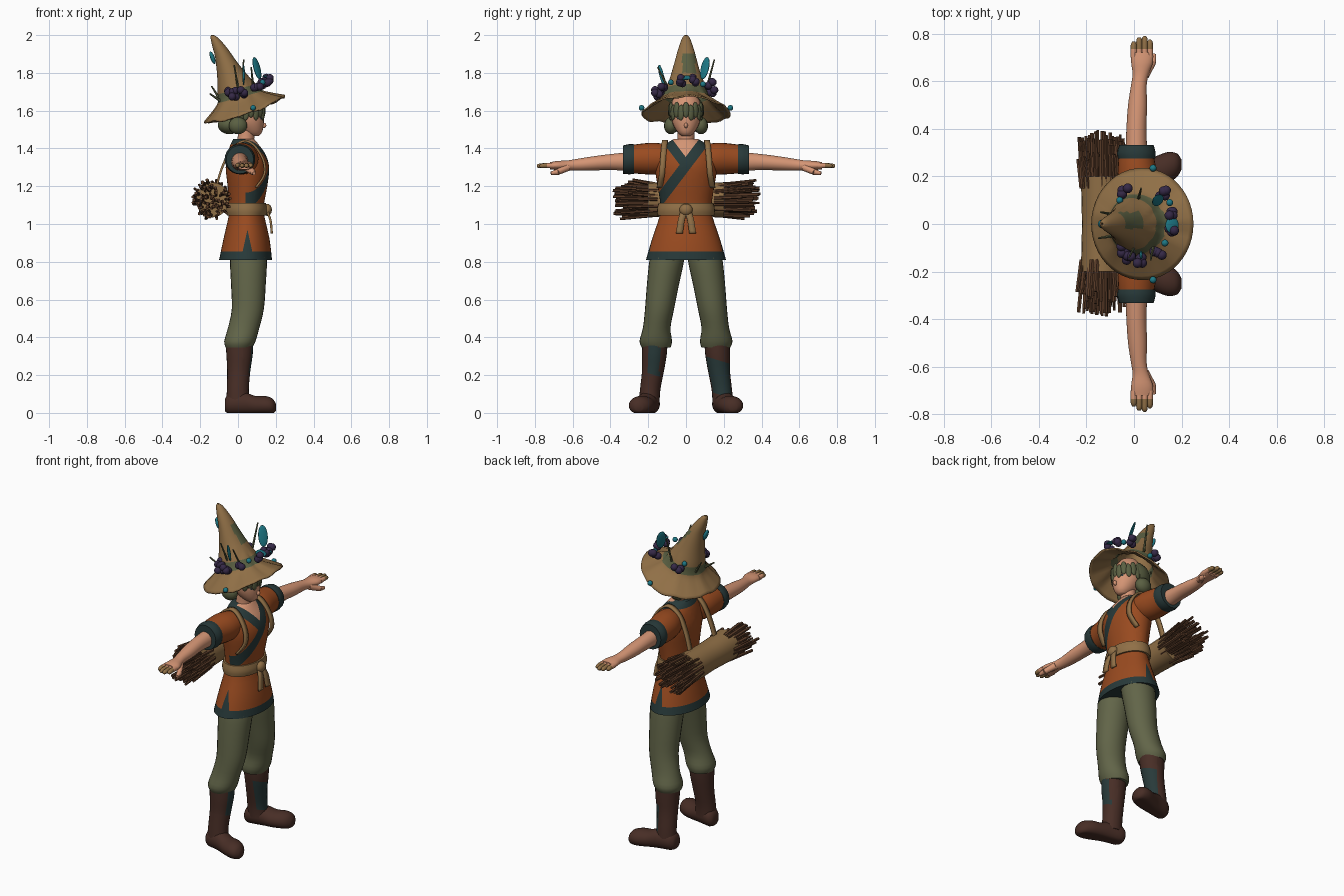
import bpy, bmesh, math, random
from mathutils import Vector, Matrix, Euler

random.seed(4)
if "Cube" in bpy.data.objects:
    bpy.data.objects.remove(bpy.data.objects["Cube"])

PALETTE = {"tan": "8f6f48", "moss": "5b6044", "skin": "d49474", "rust": "984c25", "dark_teal": "2c3c3c",
           "olive": "62654a", "boot_brown": "49312a", "twig_brown": "5c3f2d", "plum": "382d48", "teal": "237784"}
MATS = {}
for name, code in PALETTE.items():
    m = bpy.data.materials.new(name)
    m.use_nodes = True
    rgb = [(int(code[i:i + 2], 16) / 255) ** 2.2 for i in (0, 2, 4)] + [1]
    m.diffuse_color = rgb
    m.node_tree.nodes["Principled BSDF"].inputs["Base Color"].default_value = rgb
    MATS[name] = m


def finish(bm, name, mats, cuts=(), rule=None, solid=0):
    """Cut, colour, shade and link a mesh; rule maps a face centre to a material name."""
    mats = mats.split()
    bmesh.ops.recalc_face_normals(bm, faces=bm.faces[:])
    for co, no in cuts:
        bmesh.ops.bisect_plane(bm, geom=bm.verts[:] + bm.edges[:] + bm.faces[:], plane_co=co, plane_no=no, dist=1e-5)
    for f in bm.faces:
        f.smooth = True
        if rule:
            f.material_index = mats.index(rule(f.calc_center_median()))
    for e in bm.edges:
        e.smooth = len(e.link_faces) < 2 or e.calc_face_angle() < math.radians(50)
    me = bpy.data.meshes.new(name)
    bm.to_mesh(me)
    bm.free()
    for m in mats:
        me.materials.append(MATS[m])
    ob = bpy.data.objects.new(name, me)
    bpy.context.collection.objects.link(ob)
    if solid:
        mod = ob.modifiers.new("thickness", "SOLIDIFY")
        mod.thickness = solid
    return ob


def spline(rows, steps):
    """Catmull-Rom through rows of numbers."""
    rows = [Vector(r) for r in rows]
    out = []
    for i in range(len(rows) - 1):
        a, b, c, d = rows[max(i - 1, 0)], rows[i], rows[i + 1], rows[min(i + 2, len(rows) - 1)]
        for k in range(steps):
            t = k / steps
            out.append(b + (c - a) * (t / 2) + (a * 2 - b * 5 + c * 4 - d) * (t * t / 2)
                       + (b * 3 - a - c * 3 + d) * (t ** 3 / 2))
    return out + [rows[-1]]


def tube(name, mats, rows, axis="Z", side=1, n=24, steps=3, caps=True, warp=None, **kw):
    """Loft ellipses; each row is position along the axis, centre a, centre b, radius a, radius b."""
    bm = bmesh.new()
    rings = []
    for t, a, b, ra, rb in spline(rows, steps):
        ring = []
        for i in range(n):
            w = math.tau * i / n
            p, q = a + ra * math.cos(w), b + rb * math.sin(w)
            v = Vector({"Z": (p, q, t), "Y": (p, t, q), "X": (t, p, q)}[axis])
            v.y *= side
            ring.append(bm.verts.new(warp(v) if warp else v))
        rings.append(ring)
    for r, s in zip(rings, rings[1:]):
        for i in range(n):
            bm.faces.new((r[i], r[(i + 1) % n], s[(i + 1) % n], s[i]))
    if caps:
        bm.faces.new(rings[0])
        bm.faces.new(rings[-1])
    return finish(bm, name, mats, **kw)


def blobs(name, mat, items):
    """Ellipsoids from (location, radii, rotation in degrees)."""
    bm = bmesh.new()
    for loc, rad, rot in items:
        e = Euler([math.radians(a) for a in rot])
        bmesh.ops.create_uvsphere(bm, u_segments=14, v_segments=9, radius=1, matrix=Matrix.LocRotScale(Vector(loc), e, Vector(rad)))
    return finish(bm, name, mat)


def rods(name, mat, items, n=6):
    """Tapered rods from (start, end, start radius, end radius)."""
    bm = bmesh.new()
    for p, q, r0, r1 in items:
        p, q = Vector(p), Vector(q)
        rot = (q - p).to_track_quat("Z", "Y").to_matrix().to_4x4()
        bmesh.ops.create_cone(bm, cap_ends=True, segments=n, radius1=r0, radius2=r1, depth=(q - p).length,
                              matrix=Matrix.Translation((p + q) / 2) @ rot)
    return finish(bm, name, mat)


def ribbon(name, mat, path, width):
    """Flat band along a path, wide in y."""
    bm = bmesh.new()
    pairs = [[bm.verts.new(p + Vector((0, s * width / 2, 0))) for s in (-1, 1)] for p in spline(path, 4)]
    for (a, b), (c, d) in zip(pairs, pairs[1:]):
        bm.faces.new((a, b, d, c))
    return finish(bm, name, mat, solid=0.012)


# Tunic with crossed lapels, dark hem and side slits
over, under = Vector((0, .797, -.604)), Vector((0, -.797, -.604))
over_at, under_at = Vector((0, .09, 1.43)), Vector((0, -.09, 1.43))
slit = Vector((.05, 0, .97))
slit_a, slit_b = Vector((1, 0, .22)), Vector((-1, 0, .22))
tunic_cuts = [(over_at + over * s, over) for s in (-.028, .028)] + [(under_at + under * s, under) for s in (-.025, .025)]
tunic_cuts += [(slit, slit_a), (slit, slit_b), ((0, 0, .855), (0, 0, 1)), ((0, 0, 1.42), (0, 0, 1)), ((.04, 0, 0), (1, 0, 0))]


def tunic_rule(c):
    if c.z < .855 or (abs(c.y) > .1 and (c - slit).dot(slit_a) < 0 and (c - slit).dot(slit_b) < 0):
        return "dark_teal"
    if c.x > .04 and c.z > 1.1:
        d, e = (c - over_at).dot(over), (c - under_at).dot(under)
        if abs(d) < .028 or (d < 0 and abs(e) < .025):
            return "dark_teal"
        if d < 0 and e < 0:
            return "skin"
    elif c.z > 1.42:
        return "dark_teal"
    return "rust"


tube("tunic", "rust dark_teal skin",
     [(.81, .04, 0, .14, .212), (.92, .045, 0, .122, .18), (1.04, .045, 0, .095, .14), (1.1, .045, 0, .092, .135),
      (1.2, .05, 0, .105, .15), (1.3, .05, 0, .115, .165), (1.37, .045, 0, .1, .155), (1.42, .035, 0, .075, .11),
      (1.45, .03, 0, .055, .065)], n=40, cuts=tunic_cuts, rule=tunic_rule)

# Sash, knot and tails
tube("sash", "tan", [(1.045, .045, 0, .104, .15), (1.075, .045, 0, .11, .153), (1.11, .045, 0, .103, .146)], n=32)
blobs("sash_knot", "tan", [((.155, 0, 1.075), (.025, .035, .032), (0, 0, 0))])
for s, tag in ((1, "left"), (-1, "right")):
    ribbon(tag + "_sash_tail", "tan", [(.16, s * .01, 1.07), (.178, s * .025, 1.02), (.185, s * .035, .95)], .036)

# Head, neck and face
tube("neck", "skin", [(1.38, .035, 0, .06, .06), (1.44, .04, 0, .045, .045), (1.52, .05, 0, .045, .045)])
tube("head", "skin", [(1.465, .088, 0, .02, .02), (1.485, .077, 0, .05, .044), (1.53, .06, 0, .076, .07),
                      (1.58, .05, 0, .086, .08), (1.64, .045, 0, .08, .078), (1.69, .04, 0, .05, .05)])
blobs("nose", "skin", [((.137, 0, 1.522), (.013, .01, .014), (0, 20, 0))])
blobs("eyes", "dark_teal", [((.122, s * .036, 1.56), (.005, .015, .011), (0, 0, s * 28)) for s in (1, -1)])

# Hair: cap, bun, side puffs and fringe
hair = [((.01, 0, 1.6), (.1, .098, .09), (0, 0, 0)), ((-.045, 0, 1.525), (.064, .075, .05), (0, 0, 0))]
hair += [((.0, s * .08, 1.52), (.05, .037, .045), (0, 0, 0)) for s in (1, -1)]
for deg in range(-95, 96, 19):
    w = math.radians(deg)
    hair.append(((.05 + .086 * math.cos(w), .082 * math.sin(w), 1.605 - .015 * (deg % 2)),
                 (.01, .018, .042), (8 * math.sin(deg), 0, deg)))
blobs("hair", "moss", hair)

# Hat with tilted drooping brim


def hat_warp(v):
    k = min(1, max(0, (1.9 - v.z) / .25))
    w = math.atan2(v.y, v.x - .03)
    ripple = .004 * math.sin(7 * w) + .003 * math.sin(13 * w + 1)
    return Vector((v.x, v.y, v.z + k * (.33 * (v.x - .035) - .5 * v.y ** 2 + ripple)))


band = Vector((-.27, 0, 1))


def hat_rule(c):
    patch = c.x > -.09 and -.02 < c.y < .05 and 1.8 < c.z < 1.9
    return "moss" if 1.668 < c.dot(band) < 1.715 or patch else "tan"


tube("hat", "tan moss", [(1.61, .035, 0, .215, .236), (1.645, .02, 0, .16, .175), (1.68, .01, 0, .118, .128),
                         (1.73, -.008, 0, .1, .108), (1.8, -.035, 0, .075, .08), (1.88, -.07, 0, .05, .055),
                         (1.94, -.1, 0, .036, .037), (1.985, -.125, 0, .02, .02), (2, -.135, 0, .007, .007)],
     n=48, caps=False, warp=hat_warp, rule=hat_rule, solid=.008,
     cuts=[(band * (h / band.length_squared), band) for h in (1.668, 1.715)])

# Hat trimmings: berries, leaves and sprigs
berries = []
for x, y, z in ((-.04, .14, 1.70), (.12, .13, 1.74), (.15, .05, 1.76), (.155, -.03, 1.76), (.1, -.12, 1.73),
                (.03, -.155, 1.70), (-.02, -.15, 1.69), (-.05, -.11, 1.70)):
    for k in range(4):
        j = [random.uniform(-.017, .017) for _ in range(3)]
        berries.append(((x + j[0], y + j[1], z + j[2]), (.021, .021, .021), (0, 0, 0)))
blobs("dark_berries", "plum", berries)
blobs("teal_berries", "teal", [((x, y, z), (.015, .015, .015), (0, 0, 0)) for x, y, z in
                               ((.08, .235, 1.615), (.08, -.235, 1.615), (.15, .09, 1.74), (.13, -.08, 1.75), (-.06, .1, 1.72))])
blobs("teal_leaves", "teal", [((.1, .1, 1.825), (.028, .008, .062), (-18, 0, 50)), ((.03, -.13, 1.79), (.007, .012, .055), (14, 0, 0)),
                              ((.16, -.005, 1.775), (.03, .035, .008), (0, 20, 0)), ((-.135, 0, 1.88), (.012, .018, .035), (0, -20, 0))])
rods("hat_sprigs", "moss", [((.02, .11, 1.72), (.03, .15, 1.87), .007, .004), ((.08, -.1, 1.73), (.07, -.15, 1.83), .007, .004),
                            ((-.09, .04, 1.65), (-.14, .05, 1.73), .008, .004), ((-.09, -.05, 1.65), (-.15, -.06, 1.69), .008, .004),
                            ((.0, -.1, 1.72), (-.02, -.14, 1.84), .006, .004)])

# Limbs, one pass per side
for s, tag in ((1, "left"), (-1, "right")):
    tube(tag + "_sleeve", "rust", [(.07, .035, 1.345, .07, .07), (.16, .022, 1.346, .086, .084), (.24, .012, 1.345, .08, .08),
                                   (.3, .01, 1.343, .072, .073)], "Y", s)
    tube(tag + "_cuff", "dark_teal", [(.275, .011, 1.344, .078, .078), (.3, .01, 1.343, .081, .08), (.333, .01, 1.341, .072, .075)], "Y", s)
    tube(tag + "_arm", "skin", [(.3, .01, 1.33, .046, .05), (.4, .01, 1.328, .042, .042), (.5, .015, 1.32, .04, .037),
                                (.58, .02, 1.313, .033, .031), (.63, .028, 1.31, .034, .026), (.68, .034, 1.31, .046, .024),
                                (.72, .034, 1.308, .044, .019)], "Y", s)
    for i, (x, tip) in enumerate(((-.001, .768), (.022, .785), (.045, .79), (.067, .775))):
        tube(f"{tag}_finger_{i + 1}", "skin tan", [(.7, x, 1.309, .014, .015), (.735, x, 1.31, .0135, .014),
                                                  (tip - .012, x, 1.308, .012, .012), (tip, x, 1.306, .005, .005)],
             "Y", s, n=10, cuts=[((0, s * .735, 0), (0, 1, 0))], rule=lambda c: "tan" if abs(c.y) > .735 else "skin")
    rods(tag + "_thumb", "skin", [((.045, s * .625, 1.3), (.078, s * .68, 1.275), .02, .016), ((.078, s * .68, 1.275), (.085, s * .715, 1.268), .016, .009)], 10)
    tube(tag + "_trouser_leg", "olive", [(.345, .005, .158, .07, .076), (.38, .01, .16, .083, .086), (.45, .03, .155, .083, .073),
                                         (.55, .052, .14, .085, .077), (.68, .055, .122, .092, .085), (.82, .055, .1, .098, .092),
                                         (.9, .05, .09, .085, .08)], side=s)
    tube(tag + "_boot_shaft", "boot_brown dark_teal",
         [(.05, 0, .195, .063, .055), (.12, -.001, .19, .058, .054), (.22, .004, .175, .061, .058), (.3, .008, .168, .069, .065),
          (.36, .008, .165, .073, .067)], side=s,
         cuts=[((.025, 0, 0), (1, 0, 0)), ((0, 0, .15), (0, .3, 1)), ((0, 0, .33), (0, .3, 1))],
         rule=lambda c: "dark_teal" if c.x > .025 and .15 < c.z + .3 * c.y < .33 and c.y > -.2 and (c.y > 0 or c.y < -.14) else "boot_brown")
    tube(tag + "_boot_foot", "boot_brown", [(-.07, .188, .04, .03, .03), (-.045, .19, .048, .052, .056), (.03, .205, .05, .056, .06),
                                            (.09, .222, .04, .062, .05), (.14, .237, .04, .065, .05), (.18, .247, .036, .05, .042),
                                            (.2, .25, .03, .02, .02)], "X", s,
         warp=lambda v: Vector((v.x, v.y, max(v.z, 0))))
    # Shoulder strap running over to the bundle
    ribbon(tag + "_strap", "tan", [(.1, s * .14, 1.19), (.145, s * .128, 1.26), (.14, s * .122, 1.34), (.09, s * .115, 1.42),
                                   (.03, s * .11, 1.445), (-.04, s * .11, 1.4), (-.09, s * .115, 1.3), (-.12, s * .12, 1.2)], .03)

# Firewood bundle across the back
tube("bundle_wrap", "tan", [(-.2, -.135, 1.128, .088, .092), (-.1, -.137, 1.128, .084, .088), (0, -.137, 1.128, .082, .085),
                            (.1, -.137, 1.128, .084, .088), (.2, -.135, 1.128, .088, .092)], "Y")
sticks = []
for s in (1, -1):
    for i in range(85):
        w, r = random.uniform(0, math.tau), .085 * math.sqrt(random.random())
        spread = random.uniform(1.05, 1.32)
        end = random.uniform(.29, .405) - r * .3
        x, z = r * math.cos(w), r * math.sin(w)
        rad = random.uniform(.007, .012)
        sticks.append(((-.137 + x, s * .15, 1.128 + z), (-.14 + x * spread, s * end, 1.132 + z * spread), rad, rad * .8))
rods("firewood", "twig_brown", sticks)
